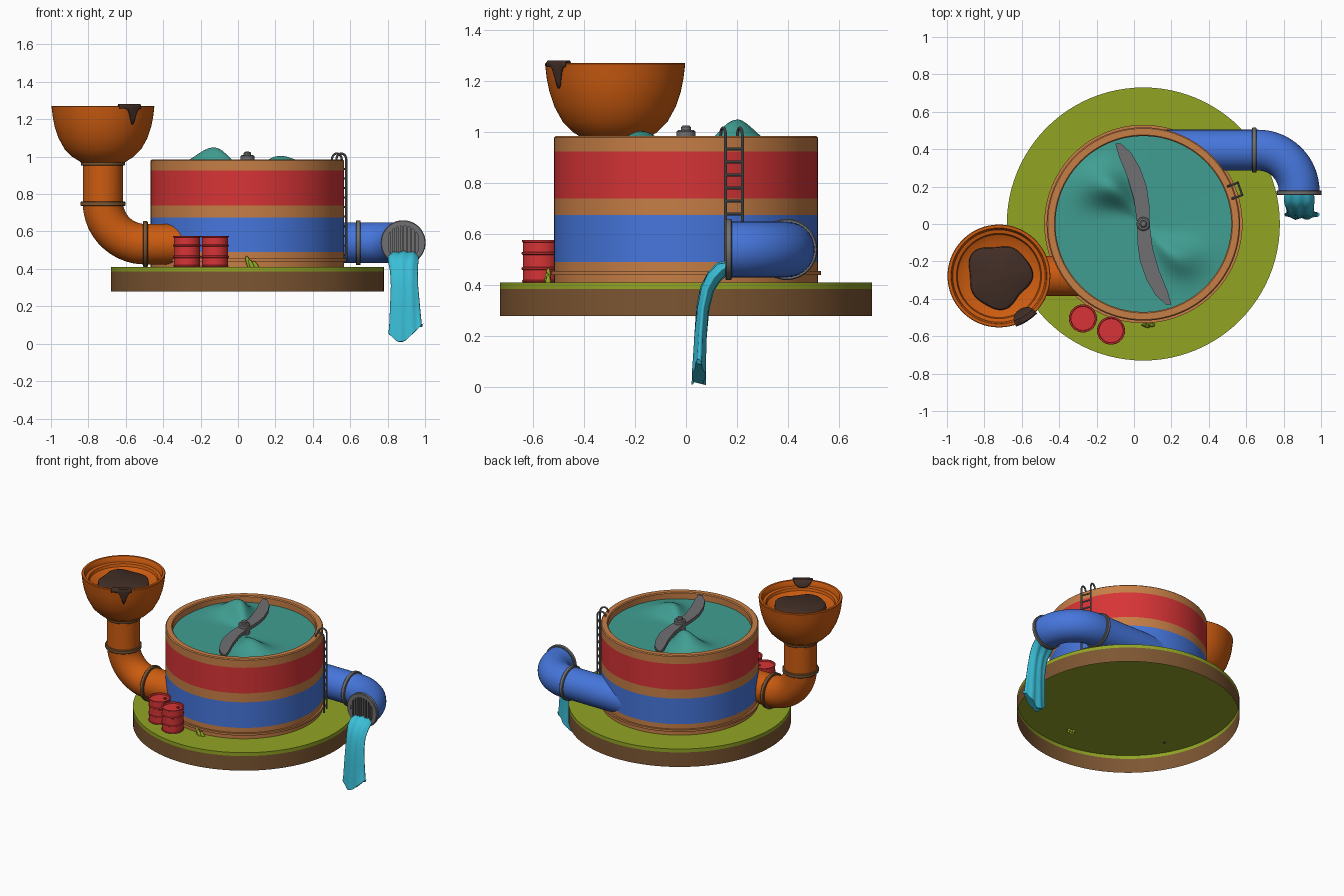
import bpy, bmesh, math
from mathutils import Vector, Matrix

if "Cube" in bpy.data.objects:
    bpy.data.objects.remove(bpy.data.objects["Cube"])

def material(name, rgb):
    m = bpy.data.materials.new(name)
    lin = [((c / 255 + 0.055) / 1.055) ** 2.4 for c in rgb]
    m.diffuse_color = (*lin, 1)
    m.use_nodes = True
    m.node_tree.nodes["Principled BSDF"].inputs["Base Color"].default_value = m.diffuse_color
    return m

COL = {n: material(n, c) for n, c in {
    "orange": (205, 92, 16), "copper": (198, 126, 70), "red": (215, 52, 54),
    "blue": (70, 118, 220), "teal": (64, 158, 146), "cyan": (58, 190, 215),
    "grey": (112, 112, 114), "sludge_brown": (66, 46, 38),
    "earth_brown": (125, 86, 50), "grass": (146, 164, 36)}.items()}

def finish(name, bm, mats, angle=35):
    bmesh.ops.remove_doubles(bm, verts=bm.verts, dist=1e-5)
    bmesh.ops.recalc_face_normals(bm, faces=bm.faces)
    me = bpy.data.meshes.new(name)
    bm.to_mesh(me)
    bm.free()
    for m in mats:
        me.materials.append(COL[m])
    me.shade_smooth()
    me.set_sharp_from_angle(angle=math.radians(angle))
    ob = bpy.data.objects.new(name, me)
    bpy.context.collection.objects.link(ob)
    return ob

def bridge(bm, a, b, mat=0, closed=True):
    n = len(a)
    for i in range(n if closed else n - 1):
        j = (i + 1) % n
        bm.faces.new((a[i], a[j], b[j], b[i])).material_index = mat

# Revolve a (radius, height) profile; seg_mats gives a colour per profile segment
def lathe(name, profile, mats, centre=(0, 0, 0), segs=64, axis='Z', seg_mats=None):
    bm = bmesh.new()
    rot = {'Z': Matrix(), 'Y': Matrix.Rotation(math.pi / 2, 4, 'X'),
           'X': Matrix.Rotation(math.pi / 2, 4, 'Y')}[axis]
    M = Matrix.Translation(centre) @ rot
    rings = []
    for r, z in profile:
        r = max(r, 0.0005)
        rings.append([bm.verts.new(M @ Vector((r * math.cos(t), r * math.sin(t), z)))
                      for t in (math.tau * i / segs for i in range(segs))])
    for k in range(len(rings) - 1):
        bridge(bm, rings[k], rings[k + 1], seg_mats[k] if seg_mats else 0)
    return finish(name, bm, mats)

# Sweep a circle along a planar path; side is the normal of that plane
def sweep(name, path, radius, mat, side, segs=40, cap=True):
    bm = bmesh.new()
    path = [Vector(p) for p in path]
    side = Vector(side).normalized()
    rings = []
    for i, p in enumerate(path):
        t = (path[min(i + 1, len(path) - 1)] - path[max(i - 1, 0)]).normalized()
        n = t.cross(side)
        rings.append([bm.verts.new(p + radius * (math.cos(a) * side + math.sin(a) * n))
                      for a in (math.tau * k / segs for k in range(segs))])
    for a, b in zip(rings, rings[1:]):
        bridge(bm, a, b)
    if cap:
        bm.faces.new(rings[0])
        bm.faces.new(rings[-1])
    return finish(name, bm, [mat])

def collar(name, centre, axis, mat, r=0.122, h=0.026):
    return lathe(name, [(0.09, -h / 2), (r - .004, -h / 2), (r, -h / 2 + .004), (r, h / 2 - .004),
                        (r - .004, h / 2), (0.09, h / 2)], [mat], centre, 48, axis)

CX = 0.05
# Open-bottomed ground disc: earth skirt, grass lip and top
lathe("ground_disc", [(.73, .28), (.73, .385), (.73, .41), (0, .41)],
      ["earth_brown", "grass"], (CX, 0, 0), 96, seg_mats=[0, 1, 1])

# Striped tank with hollow rim
lathe("tank", [(.517, .411), (.517, .44), (.53, .44), (.53, .455), (.517, .455), (.517, .49),
               (.517, .675), (.517, .74), (.517, .925), (.517, .979), (.511, .985),
               (.476, .985), (.47, .979), (.47, .90)],
      ["copper", "blue", "red"], (CX, 0, 0), 96, seg_mats=[0, 0, 0, 0, 0, 1, 0, 2, 0, 0, 0, 0, 0])

# Swirling liquid surface with two crests
def liquid_z(r, t):
    z = .935
    for amp, ang, rc in ((.115, 132, .27), (.07, -45, .25)):
        d = math.degrees(t) - ang - 40 * (r - rc)
        d = (d + 180) % 360 - 180
        w = 17 if d < 0 else 21
        z += amp * math.exp(-(d / w) ** 2) * math.exp(-((r - rc) / .13) ** 2)
    return z

bm = bmesh.new()
rings = [[bm.verts.new((CX + r * math.cos(t), r * math.sin(t), liquid_z(r, t)))
          for t in (math.tau * k / 96 for k in range(96))]
         for r in (.472 * i / 24 + .0005 for i in range(25))]
for a, b in zip(rings, rings[1:]):
    bridge(bm, a, b)
finish("tank_liquid", bm, ["teal"], 60)

# S-shaped stirring blade and hub
half = [(.033, 0), (.032, .1), (.018, .2), (-.018, .3), (-.065, .38), (-.12, .43),
        (-.15, .43), (-.13, .36), (-.085, .25), (-.05, .13)]
bm = bmesh.new()
base = [bm.verts.new((CX + s * x, s * y, .958)) for s in (1, -1) for x, y in half]
f = bm.faces.new(base)
ext = bmesh.ops.extrude_face_region(bm, geom=[f])
bmesh.ops.translate(bm, verts=[v for v in ext["geom"] if isinstance(v, bmesh.types.BMVert)], vec=(0, 0, .024))
finish("stirring_blade", bm, ["grey"])
lathe("blade_hub", [(.037, .92), (.037, 1.003), (.03, 1.008), (.02, 1.008), (.02, 1.02), (.013, 1.026), (0, 1.027)],
      ["grey"], (CX, 0, 0), 24)

# Funnel bowl with stepped inside, its sludge and overflow drip
BX, BY = -.722, -.278
bowl = [(.10, .955), (.125, .975), (.165, 1.0), (.205, 1.04), (.238, 1.10), (.258, 1.16), (.268, 1.21), (.275, 1.268)]
lathe("funnel_bowl", bowl + [(.272, 1.272), (.257, 1.272), (.253, 1.268), (.247, 1.235), (.228, 1.23),
      (.222, 1.212), (.18, 1.19), (0, 1.18)], ["orange"], (BX, BY, 0), 64)
bm = bmesh.new()
outline = []
for k in range(60):
    t = math.tau * k / 60
    r = .165 * (1 + .07 * math.sin(3 * t + .6) + .05 * math.sin(5 * t + 2))
    outline.append(r)
rings = [[bm.verts.new((BX + s * r * math.cos(math.tau * k / 60), BY + s * r * math.sin(math.tau * k / 60), z))
          for k, r in enumerate(outline)] for s, z in ((1.03, 1.18), (1, 1.212), (.94, 1.218), (.002, 1.22))]
for a, b in zip(rings, rings[1:]):
    bridge(bm, a, b)
finish("sludge_pool", bm, ["sludge_brown"], 50)

bm = bmesh.new()
cols = []
for i in range(17):
    u = -1 + i / 8
    ang = math.radians(-58 + 13.5 * u)
    shrink = math.sqrt(max(0, 1 - u * u))
    low = .015 + .085 * math.exp(-((u - .25) / .32) ** 2)
    prof = [(.253 - .04 * shrink, 1.272 - .035 * shrink), (.25, 1.268), (.255, 1.277), (.277, 1.277)]
    prof += [(.281 - .10 * low * q, 1.272 - low * q) for q in (.1, .35, .7, 1)]
    cols.append([bm.verts.new((BX + r * math.cos(ang), BY + r * math.sin(ang), z)) for r, z in prof])
for a, b in zip(cols, cols[1:]):
    bridge(bm, a, b, 0, False)
drip = finish("sludge_drip", bm, ["sludge_brown"], 60)
sol = drip.modifiers.new("thickness", 'SOLIDIFY')
sol.thickness, sol.offset = .01, 0

# Orange intake pipe with elbow and collars
arc = [math.pi / 2 * i / 16 for i in range(17)]
sweep("intake_pipe", [(BX, BY, .97)] + [(BX + .225 * (1 - math.cos(a)), BY, .755 - .223 * math.sin(a)) for a in arc]
      + [(-.2, BY, .532)], .108, "orange", (0, 1, 0))
collar("intake_collar_top", (BX, BY, .962), 'Z', "earth_brown", .118, .02)
collar("intake_collar_middle", (BX, BY, .748), 'Z', "earth_brown", .12)
collar("intake_collar_low", (-.495, BY, .532), 'X', "earth_brown", .123)

# Blue outlet pipe with elbow, collars and grate
OX, OZ = .883, .54
sweep("outlet_pipe", [(.1, .395, OZ)] + [(OX - .22 + .22 * math.sin(a), .175 + .22 * math.cos(a), OZ) for a in arc],
      .109, "blue", (0, 0, 1), cap=False)
collar("outlet_collar", (.643, .395, OZ), 'X', "grey", .12)
collar("outlet_mouth_collar", (OX, .167, OZ), 'Y', "grey", .12)
lathe("grate_back", [(.108, .0), (0, .0)], ["grey"], (OX, .178, OZ), 40, 'Y')
bm = bmesh.new()
for i in range(-4, 5):
    x = i * .021
    h = 2 * math.sqrt(.1 ** 2 - x * x)
    bmesh.ops.create_cube(bm, size=1, matrix=Matrix.Translation((OX + x, .164, OZ)) @ Matrix.Diagonal((.011, .012, h, 1)))
finish("grate_bars", bm, ["grey"])

# Falling water: rippled sections (y, z, x centre, half width, half thickness)
sections = [(.175, .478, .885, .075, .022), (.14, .463, .883, .082, .032), (.108, .43, .884, .08, .032),
            (.083, .385, .887, .074, .028), (.066, .31, .89, .073, .026), (.057, .2, .893, .08, .026),
            (.052, .09, .896, .088, .028), (.05, .01, .898, .094, .03)]
bm = bmesh.new()
rings = []
for i, (y, z, x, w, th) in enumerate(sections):
    p, q = sections[max(i - 1, 0)], sections[min(i + 1, len(sections) - 1)]
    n = Vector((0, p[1] - q[1], q[0] - p[0])).normalized()
    ring = []
    for k in range(32):
        a = math.tau * k / 32
        u = math.cos(a)
        off = th * math.sin(a) * (.8 + .22 * math.cos(9 * u + .5 * i))
        lift = .09 * max(0, abs(u + .3) - .2) if i == len(sections) - 1 else 0
        ring.append(bm.verts.new((x + w * u, y + n.y * off, max(.002, z + n.z * off + lift))))
    rings.append(ring)
for a, b in zip(rings, rings[1:]):
    bridge(bm, a, b)
bm.faces.new(rings[0])
bm.faces.new(rings[-1])
finish("falling_water", bm, ["cyan"], 50)

# Ladder hooked over the tank rim
LA = math.radians(20)
out, tan = Vector((math.cos(LA), math.sin(LA), 0)), Vector((-math.sin(LA), math.cos(LA), 0))
def on_ladder(r, s, z):
    return Vector((CX, 0, z)) + out * r + tan * s
for name, s in (("ladder_rail_a", -.035), ("ladder_rail_b", .035)):
    hook = [on_ladder(.522 + .028 * math.cos(a), s, .985 + .032 * math.sin(a))
            for a in (math.pi * i / 10 for i in range(11))]
    sweep(name, [on_ladder(.55, s, .44)] + hook + [on_ladder(.494, s, .97)], .006, "grey", tan, 10)
for i in range(10):
    z = .475 + i * .051
    sweep("ladder_rung", [on_ladder(.55, -.035, z), on_ladder(.55, .035, z)], .0055, "grey", (0, 0, 1), 8)

# Red barrels with ribs and lids
for i, (x, y) in enumerate(((-.273, -.505), (-.123, -.57))):
    prof = [(0, .411), (.07, .411), (.074, .416)]
    for z in (.465, .525):
        prof += [(.07, z - .045), (.07, z - .006), (.075, z - .003), (.075, z + .003), (.07, z + .006)]
    prof += [(.07, .568), (.074, .57), (.074, .577), (.066, .577), (.064, .567), (0, .567)]
    lathe(f"barrel_{i + 1}", prof, ["red"], (x, y, 0), 32)
    lathe(f"barrel_bung_{i + 1}", [(.012, .565), (.012, .574), (0, .574)], ["red"], (x + .03, y + .02, 0), 12)

# Grass tuft
bm = bmesh.new()
for x, y, tilt, h in ((.07, -.54, -18, .085), (.085, -.545, -24, .065), (.11, -.54, -30, .06)):
    M = Matrix.Translation((x, y, .39)) @ Matrix.Rotation(math.radians(tilt), 4, 'Y')
    levels = [[bm.verts.new(M @ Vector((r * math.cos(t), .8 * r * math.sin(t), z * h)))
               for t in (math.tau * k / 8 for k in range(8))] for r, z in ((.011, 0), (.013, .5), (.009, .85), (.001, 1))]
    for a, b in zip(levels, levels[1:]):
        bridge(bm, a, b)
finish("grass_tuft", bm, ["grass"], 60)
